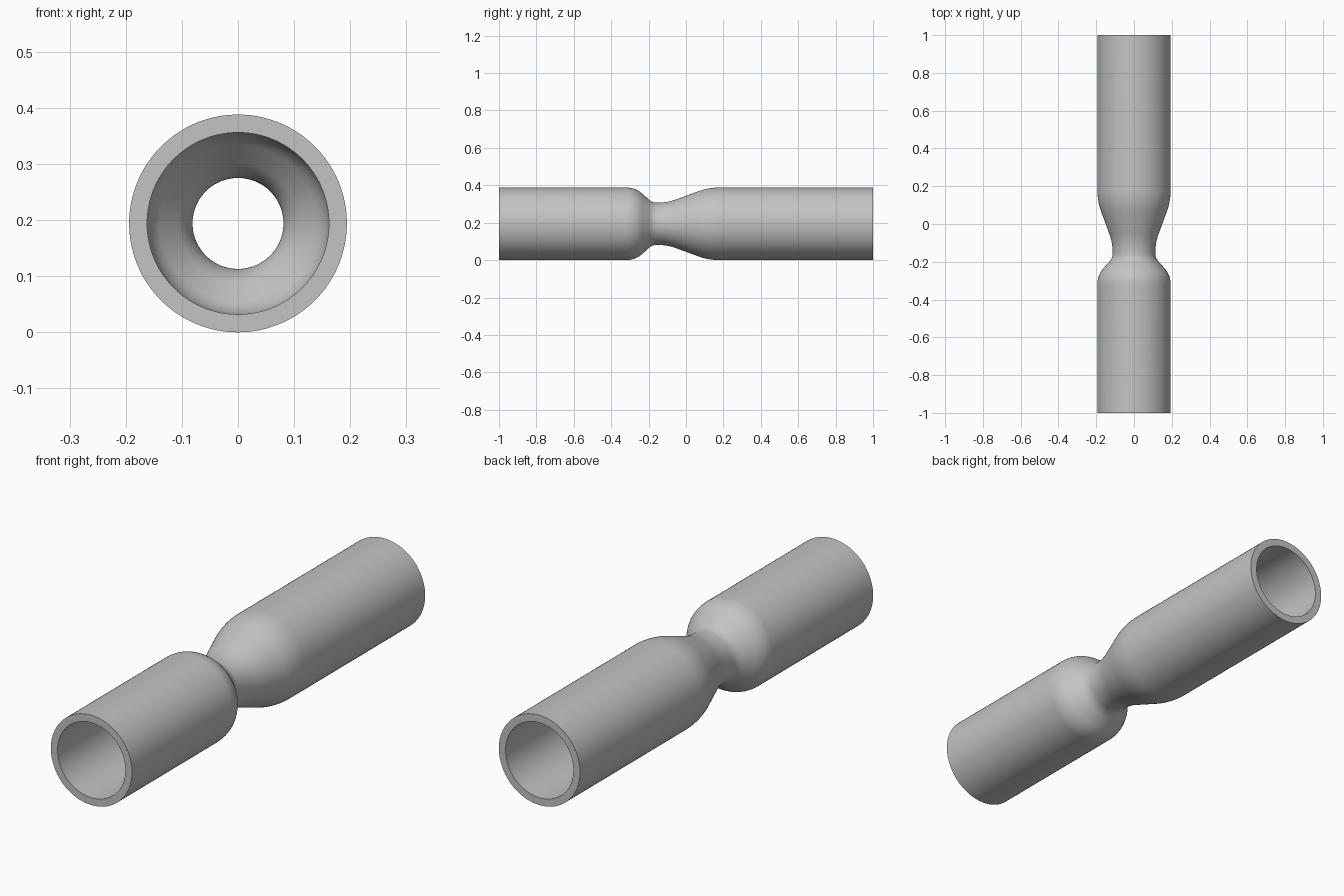
import bpy, bmesh, math
from mathutils import Vector

cube = bpy.data.objects.get("Cube")
if cube:
    bpy.data.objects.remove(cube, do_unlink=True)

OUTER, WALL, THROAT = 0.194, 0.032, 0.113
SEGMENTS = 128

grey = bpy.data.materials.new("plain grey")
grey.use_nodes = True
colour = (0.55, 0.55, 0.55, 1)
grey.diffuse_color = colour
grey.node_tree.nodes["Principled BSDF"].inputs["Base Color"].default_value = colour


def rounded(corners, steps=12):
    """Polyline whose inner corners (y, radius, trim) become smooth curves."""
    pts = [Vector(c[:2]) for c in corners]
    path = [pts[0]]
    for i in range(1, len(pts) - 1):
        p, trim = pts[i], corners[i][2]
        a = p + (pts[i - 1] - p).normalized() * trim
        b = p + (pts[i + 1] - p).normalized() * trim
        for k in range(steps + 1):
            t = k / steps
            path.append(a * (1 - t) ** 2 + p * 2 * t * (1 - t) + b * t ** 2)
    return path + [pts[-1]]


# Wall section: outer skin forward, bore back
outer = rounded([(-1, OUTER, 0), (-0.27, OUTER, 0.05), (-0.18, THROAT, 0.025),
                 (-0.10, THROAT, 0.05), (0.12, OUTER, 0.06), (1, OUTER, 0)])
big, small = OUTER - WALL, THROAT - WALL
bore = rounded([(-1, big, 0), (-0.283, big, 0.035), (-0.193, small, 0.04),
                (-0.094, small, 0.055), (0.126, big, 0.05), (1, big, 0)])
section = outer + bore[::-1]

# Lathe the section around the long axis
bm = bmesh.new()
rings = []
for y, r in section:
    ring = []
    for s in range(SEGMENTS):
        a = math.tau * s / SEGMENTS
        ring.append(bm.verts.new((r * math.cos(a), y, OUTER + r * math.sin(a))))
    rings.append(ring)
for i, ring in enumerate(rings):
    after = rings[(i + 1) % len(rings)]
    for s in range(SEGMENTS):
        n = (s + 1) % SEGMENTS
        bm.faces.new((ring[s], ring[n], after[n], after[s]))
bmesh.ops.recalc_face_normals(bm, faces=bm.faces)

mesh = bpy.data.meshes.new("necked_tube")
bm.to_mesh(mesh)
bm.free()
mesh.materials.append(grey)
tube = bpy.data.objects.new("necked_tube", mesh)
bpy.context.collection.objects.link(tube)

bpy.ops.object.select_all(action="DESELECT")
tube.select_set(True)
bpy.context.view_layer.objects.active = tube
bpy.ops.object.shade_smooth_by_angle(angle=math.radians(40))
